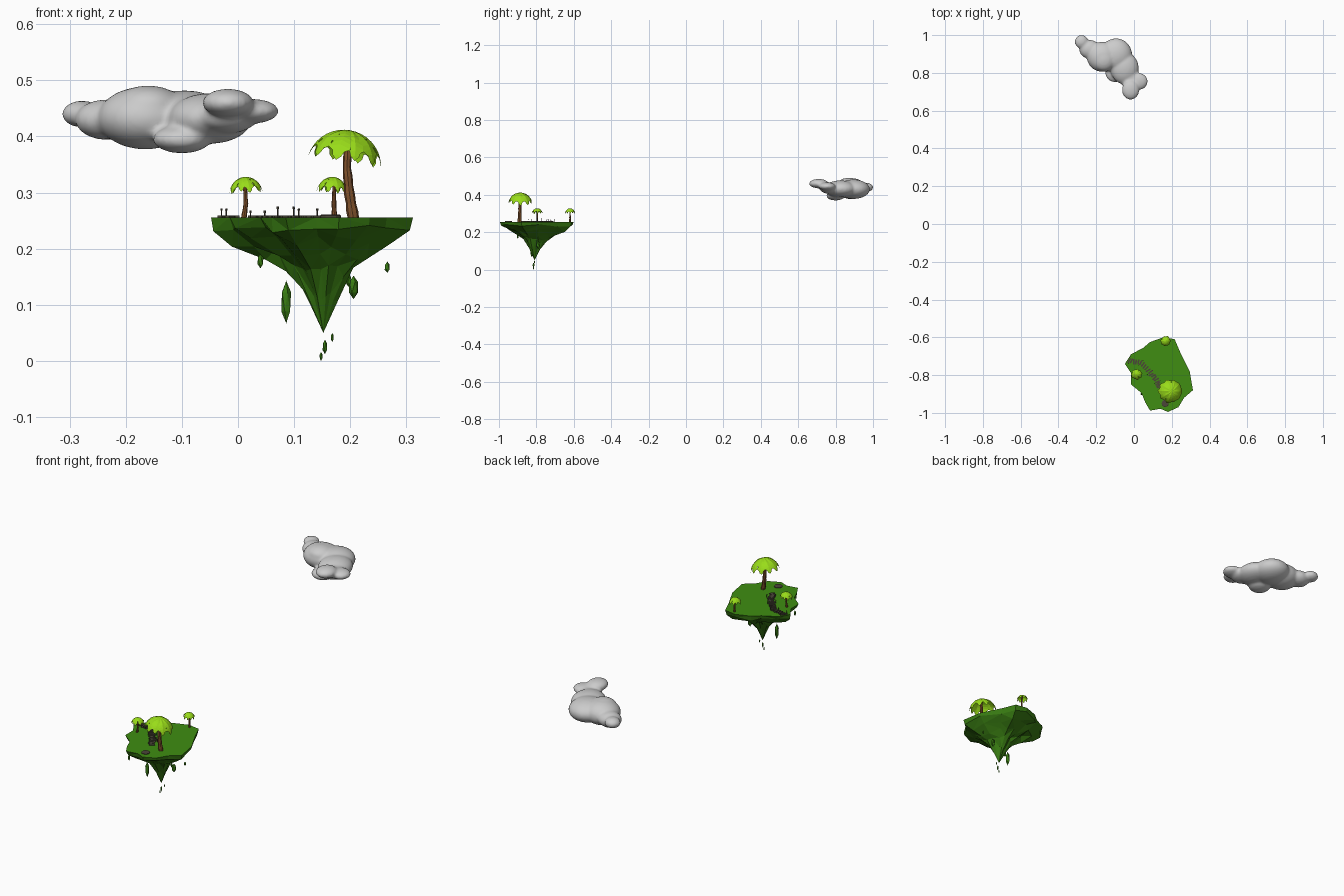
import bpy, bmesh, math, random
from mathutils import Vector, Matrix

if "Cube" in bpy.data.objects:
    bpy.data.objects.remove(bpy.data.objects["Cube"])

random.seed(4)


def material(name, rgb):
    m = bpy.data.materials.new(name)
    m.diffuse_color = (*rgb, 1)
    m.use_nodes = True
    m.node_tree.nodes["Principled BSDF"].inputs["Base Color"].default_value = m.diffuse_color
    return m


GRASS = material("grass", (0.05, 0.27, 0.006))
ROCK = material("green_rock", (0.04, 0.2, 0.006))
LEAF = material("leaf", (0.32, 0.72, 0.01))
BARK = material("bark", (0.22, 0.085, 0.025))
WOOD = material("weathered_wood", (0.07, 0.06, 0.04))


def finish(bm, name, mats=(), smooth=False):
    bmesh.ops.recalc_face_normals(bm, faces=bm.faces)
    me = bpy.data.meshes.new(name)
    for f in bm.faces:
        f.smooth = smooth
    bm.to_mesh(me)
    bm.free()
    for m in mats:
        me.materials.append(m)
    ob = bpy.data.objects.new(name, me)
    bpy.context.collection.objects.link(ob)
    return ob


def bridge(bm, a, b):
    n = len(a)
    for i in range(n):
        bm.faces.new((a[i], a[(i + 1) % n], b[(i + 1) % n], b[i]))


def tube(name, pts, radii, mat, sides=8):
    bm = bmesh.new()
    rings = []
    for p, r in zip(pts, radii):
        rings.append([bm.verts.new((p[0] + r * math.cos(i * math.tau / sides),
                                    p[1] + r * math.sin(i * math.tau / sides), p[2]))
                      for i in range(sides)])
    for a, b in zip(rings, rings[1:]):
        bridge(bm, a, b)
    bm.faces.new(rings[0])
    bm.faces.new(rings[-1])
    return finish(bm, name, [mat])


# Island: flat grassy top, faceted rock tapering to a point
outline = [(-.048, -.74), (-.016, -.69), (.05, -.655), (.085, -.625), (.155, -.60),
           (.215, -.61), (.245, -.68), (.295, -.78), (.312, -.88), (.265, -.92),
           (.235, -.97), (.18, -.995), (.14, -.978), (.085, -.988), (.06, -.945),
           (.04, -.895), (-.015, -.85), (-.015, -.79)]
tip = Vector((.152, -.81))
levels = [(1, .256, 0), (.96, .236, .008), (.76, .211, .012), (.52, .19, .013),
          (.32, .16, .012), (.15, .115, .01)]
bm = bmesh.new()
rings = []
for s, z, j in levels:
    ring = []
    for o in outline:
        k = s * (1 + random.uniform(-6, 6) * j) if j else s
        p = tip + (Vector(o) - tip) * min(k, .98 if j else 1)
        ring.append(bm.verts.new((p.x, p.y, z + random.uniform(-j, j))))
    rings.append(ring)
bm.faces.new(rings[0])
for a, b in zip(rings, rings[1:]):
    bridge(bm, a, b)
point = bm.verts.new((tip.x, tip.y, .05))
for i in range(len(outline)):
    bm.faces.new((rings[-1][i], rings[-1][(i + 1) % len(outline)], point))
for f in bm.faces:
    f.material_index = 0 if len(f.verts) > 4 else 1
bmesh.ops.triangulate(bm, faces=bm.faces)
finish(bm, "island", [GRASS, ROCK])

# Loose rocks drifting below the island: x, y, z, radius, half height
drifting = [(.04, -.90, .178, .006, .013), (.086, -.825, .105, .010, .038),
            (.206, -.79, .131, .010, .021), (.197, -.795, .144, .005, .012),
            (.266, -.79, .167, .005, .010), (.168, -.81, .042, .003, .008),
            (.155, -.815, .025, .005, .013), (.148, -.815, .008, .003, .008)]
for i, (x, y, z, r, h) in enumerate(drifting):
    bm = bmesh.new()
    bmesh.ops.create_icosphere(bm, subdivisions=1, radius=1)
    for v in bm.verts:
        k = random.uniform(.85, 1.1)
        v.co = Vector((x + v.co.x * r * k, y + v.co.y * r * k, z + v.co.z * h))
    finish(bm, f"drifting_rock_{i}", [ROCK])


# Palms: tapered trunk and a dome of drooping serrated fronds
def crown(name, centre, R, drop, tilt, n=10, steps=9):
    bm = bmesh.new()
    for k in range(n):
        ang = k * math.tau / n + random.uniform(-.08, .08)
        size = random.uniform(.92, 1.06)
        prev = None
        for i in range(steps + 1):
            t = i / steps
            bend = t * math.radians(84)
            r = R * size * math.sin(bend)
            z = -drop * size * (1 - math.cos(bend)) * 1.1
            w = (r * math.tan(math.pi / n) * 1.15 + R * .03) * min(1, (1 - t) / .38)
            w *= .8 if i % 2 else 1.1
            row = [bm.verts.new((r * math.cos(ang) - q * w * math.sin(ang),
                                 r * math.sin(ang) + q * w * math.cos(ang),
                                 z - abs(q) * w * .3)) for q in (-1, 0, 1)]
            if prev:
                for a in range(2):
                    bm.faces.new((prev[a], prev[a + 1], row[a + 1], row[a]))
            prev = row
    bmesh.ops.remove_doubles(bm, verts=bm.verts, dist=R * .003)
    bmesh.ops.transform(bm, verts=bm.verts,
                        matrix=Matrix.Translation(centre) @ Matrix.Rotation(tilt, 4, 'Y'))
    return finish(bm, name, [LEAF])


def palm(name, trunk, r0, r1, top, R, drop, tilt):
    pts = [Vector(p) for p in trunk]
    fine = []
    for a, b in zip(pts, pts[1:]):
        fine += [a.lerp(b, k / 3) for k in range(3)]
    fine.append(pts[-1])
    m = len(fine) - 1
    radii = [(r0 + (r1 - r0) * i / m) * (1.08 if i % 2 else .95) for i in range(m + 1)]
    tube(name + "_trunk", fine, radii, BARK)
    crown(name + "_crown", Vector(top), R, drop, tilt)


palm("large_palm", [(.206, -.89, .252), (.199, -.889, .295), (.194, -.888, .345), (.197, -.887, .402)],
     .0105, .006, (.2, -.886, .411), .063, .056, math.radians(10))
palm("left_palm", [(.010, -.795, .252), (.014, -.795, .28), (.012, -.795, .322)],
     .005, .003, (.012, -.795, .328), .029, .028, math.radians(-4))
palm("back_palm", [(.172, -.62, .252), (.171, -.62, .28), (.172, -.62, .322)],
     .005, .003, (.17, -.62, .328), .027, .028, math.radians(4))


# Plank path winding across the island, with small posts on both sides
def box(name, loc, size, turn):
    bm = bmesh.new()
    bmesh.ops.create_cube(bm, size=1)
    bmesh.ops.scale(bm, vec=size, verts=bm.verts)
    bmesh.ops.transform(bm, verts=bm.verts,
                        matrix=Matrix.Translation(loc) @ Matrix.Rotation(turn, 4, 'Z'))
    return finish(bm, name, [WOOD])


path = [Vector(p) for p in [(-.025, -.72), (.035, -.735), (.085, -.785), (.125, -.835), (.145, -.88)]]
for seg, (a, b) in enumerate(zip(path, path[1:])):
    d = (b - a).normalized()
    side = Vector((-d.y, d.x))
    heading = math.atan2(d.y, d.x)
    for i in range(5):
        p = a.lerp(b, i / 5) + side * random.uniform(-.004, .004)
        box(f"plank_{seg}_{i}", (p.x, p.y, .2575), (.008, .028, .004),
            heading + random.uniform(-.3, .3))
    for s in (-1, 1):
        q = a + side * s * .018
        h = (.272, .268, .275, .272)[seg]
        tube(f"post_{seg}_{s}", [(q.x, q.y, .25), (q.x, q.y, h - .004), (q.x, q.y, h - .004), (q.x, q.y, h)],
             [.0012, .0012, .0022, .002], WOOD, 6)

# Round stone slab at the front end of the path
tube("round_slab", [(.165, -.95, .25), (.165, -.95, .259), (.165, -.95, .261)],
     [.019, .019, .016], WOOD, 12)

# Cloud: overlapping lumps fused into one smooth surface
lumps = [(-.278, .965, .440, .036, .036, .024), (-.235, .925, .430, .055, .05, .036),
         (-.165, .885, .433, .085, .08, .056), (-.095, .895, .430, .085, .088, .052),
         (-.05, .825, .432, .075, .085, .045), (-.1, .80, .395, .052, .05, .025),
         (-.018, .71, .460, .046, .052, .025), (.025, .755, .445, .048, .045, .022),
         (-.02, .77, .435, .055, .055, .03), (-.16, .87, .455, .06, .06, .036)]
bm = bmesh.new()
for x, y, z, a, b, c in lumps:
    m = Matrix.Translation((x, y, z)) @ Matrix.Diagonal((a, b, c, 1))
    bmesh.ops.create_icosphere(bm, subdivisions=4, radius=1, matrix=m)
cloud = finish(bm, "cloud", smooth=True)
rm = cloud.modifiers.new("fuse", 'REMESH')
rm.mode = 'VOXEL'
rm.voxel_size = .006
rm.use_smooth_shade = True
sm = cloud.modifiers.new("soften", 'SMOOTH')
sm.factor = .5
sm.iterations = 8
